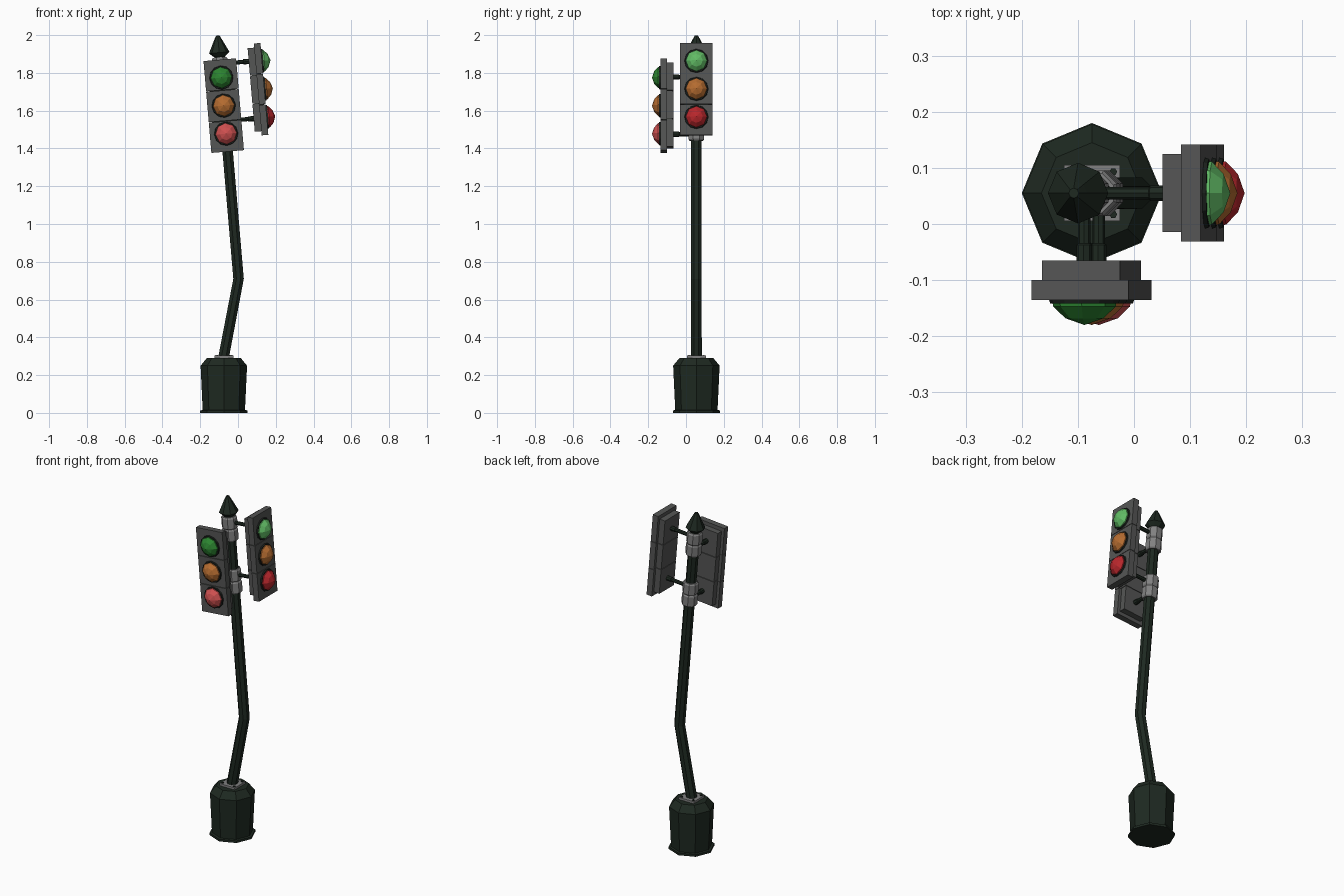
import bpy, bmesh, math
from mathutils import Matrix, Vector

cube = bpy.data.objects.get("Cube")
if cube:
    bpy.data.objects.remove(cube, do_unlink=True)


def material(name, r, g, b):
    m = bpy.data.materials.new(name)
    m.use_nodes = True
    m.diffuse_color = (r, g, b, 1)
    bsdf = next(n for n in m.node_tree.nodes if n.type == 'BSDF_PRINCIPLED')
    bsdf.inputs["Base Color"].default_value = (r, g, b, 1)
    bsdf.inputs["Roughness"].default_value = 0.7
    return m


IRON = material("dark green iron", 0.013, 0.022, 0.015)
HOUSING = material("housing grey", 0.09, 0.092, 0.09)
STEEL = material("light steel", 0.22, 0.22, 0.22)
BEZEL = material("black green bezel", 0.012, 0.016, 0.013)
GREEN_OFF = material("dim green", 0.025, 0.23, 0.03)
GREEN_ON = material("lit green", 0.12, 0.5, 0.13)
AMBER = material("amber", 0.46, 0.15, 0.03)
RED_OFF = material("dim red", 0.48, 0.02, 0.025)
RED_ON = material("lit red", 0.62, 0.08, 0.08)


def finish(name, bm, mat, matrix):
    bmesh.ops.remove_doubles(bm, verts=bm.verts, dist=1e-5)
    bmesh.ops.recalc_face_normals(bm, faces=bm.faces)
    mesh = bpy.data.meshes.new(name)
    bm.to_mesh(mesh)
    bm.free()
    mesh.materials.append(mat)
    mesh.transform(matrix)
    ob = bpy.data.objects.new(name, mesh)
    bpy.context.collection.objects.link(ob)
    return ob


def loft(name, rings, mat, matrix=Matrix(), sides=8, turn=0.0):
    """Skin of polygon rings, each given as (height, radius, x offset)."""
    bm = bmesh.new()
    loops = []
    for z, r, *x in rings:
        off = x[0] if x else 0
        loops.append([bm.verts.new((off + r * math.cos(a), r * math.sin(a), z))
                      for a in (turn + math.tau * i / sides for i in range(sides))])
    for lo, hi in zip(loops, loops[1:]):
        for i in range(sides):
            j = (i + 1) % sides
            bm.faces.new((lo[i], lo[j], hi[j], hi[i]))
    for ring, (z, r, *x) in ((loops[0], rings[0]), (loops[-1], rings[-1])):
        if r > 0:
            bm.faces.new(ring)
    return finish(name, bm, mat, matrix)


def box(name, size, centre, mat, matrix=Matrix()):
    bm = bmesh.new()
    bmesh.ops.create_cube(bm, size=1)
    bmesh.ops.scale(bm, vec=size, verts=bm.verts)
    bmesh.ops.translate(bm, vec=centre, verts=bm.verts)
    return finish(name, bm, mat, matrix)


# Base and its mounting plate
FOOT = Matrix.Translation((-0.075, 0.055, 0))
loft("base", [(0, 0.125), (0.013, 0.125), (0.015, 0.112), (0.25, 0.123), (0.29, 0.09)], IRON, FOOT)
box("mounting_plate", (0.1, 0.1, 0.013), (0, 0, 0.296), STEEL, FOOT)
for sx in (-1, 1):
    for sy in (-1, 1):
        loft("plate_bolt", [(0.302, 0.007), (0.307, 0.007)], IRON,
             FOOT @ Matrix.Translation((sx * 0.038, sy * 0.038, 0)), 6)

# Bent pole
BEND = Vector((0.003, 0.055, 0.71))
loft("pole", [(0.28, 0.031, -0.079), (BEND.z, 0.03, BEND.x), (1.9, 0.03, -0.099)],
     IRON, Matrix.Translation((0, 0.055, 0)), turn=math.pi / 8)

# Frame that leans along the upper pole
LEAN = Matrix.Translation(BEND) @ Matrix.Rotation(math.radians(-4.9), 4, 'Y')

loft("finial", [(1.18, 0.03), (1.202, 0.054), (1.268, 0.022), (1.292, 0.009)], IRON, LEAN)

FRONT_MID, SIDE_MID, ARM = 0.92, 0.99, 0.152
for mid in (FRONT_MID, SIDE_MID):
    for s in (-1, 1):
        z = mid + s * ARM
        loft("clamp", [(z - 0.035, 0.038), (z - 0.027, 0.044), (z + 0.027, 0.044), (z + 0.035, 0.038)],
             STEEL, LEAN, turn=math.pi / 8)


def signal(side, mid, turn, back, colours):
    """Signal head facing -y in its own frame; back is the distance from the pole axis."""
    frame = LEAN @ Matrix.Rotation(turn, 4, 'Z') @ Matrix.Translation((0, 0, mid))
    out = Matrix.Rotation(math.pi / 2, 4, 'X')   # lofts grow towards -y
    for k, colour in zip((1, 0, -1), colours):
        z = k * 0.149
        box(side + "_housing", (0.139, 0.036, 0.146), (0, -back - 0.018, z), HOUSING, frame)
        box(side + "_face_plate", (0.173, 0.035, 0.161), (0, -back - 0.0525, k * 0.1635), HOUSING, frame)
        spot = frame @ Matrix.Translation((0, -back - 0.07, z)) @ out
        loft(side + "_bezel", [(-0.002, 0.064), (0.007, 0.061)], BEZEL, spot, 12)
        loft(side + "_lens", [(0, 0.058), (0.012, 0.056), (0.033, 0.034), (0.045, 0)], colour, spot)
    box(side + "_seam_core", (0.13, 0.05, 0.43), (0, -back - 0.035, 0), BEZEL, frame)
    for s in (-1, 1):
        loft(side + "_arm", [(0.02, 0.011), (back - 0.03, 0.011), (back - 0.028, 0.014), (back + 0.005, 0.014)],
             IRON, frame @ Matrix.Translation((0, 0, s * ARM)) @ out)


signal("front_signal", FRONT_MID, 0, 0.12, (GREEN_OFF, AMBER, RED_ON))
signal("left_signal", SIDE_MID, math.pi / 2, 0.152, (GREEN_ON, AMBER, RED_OFF))
